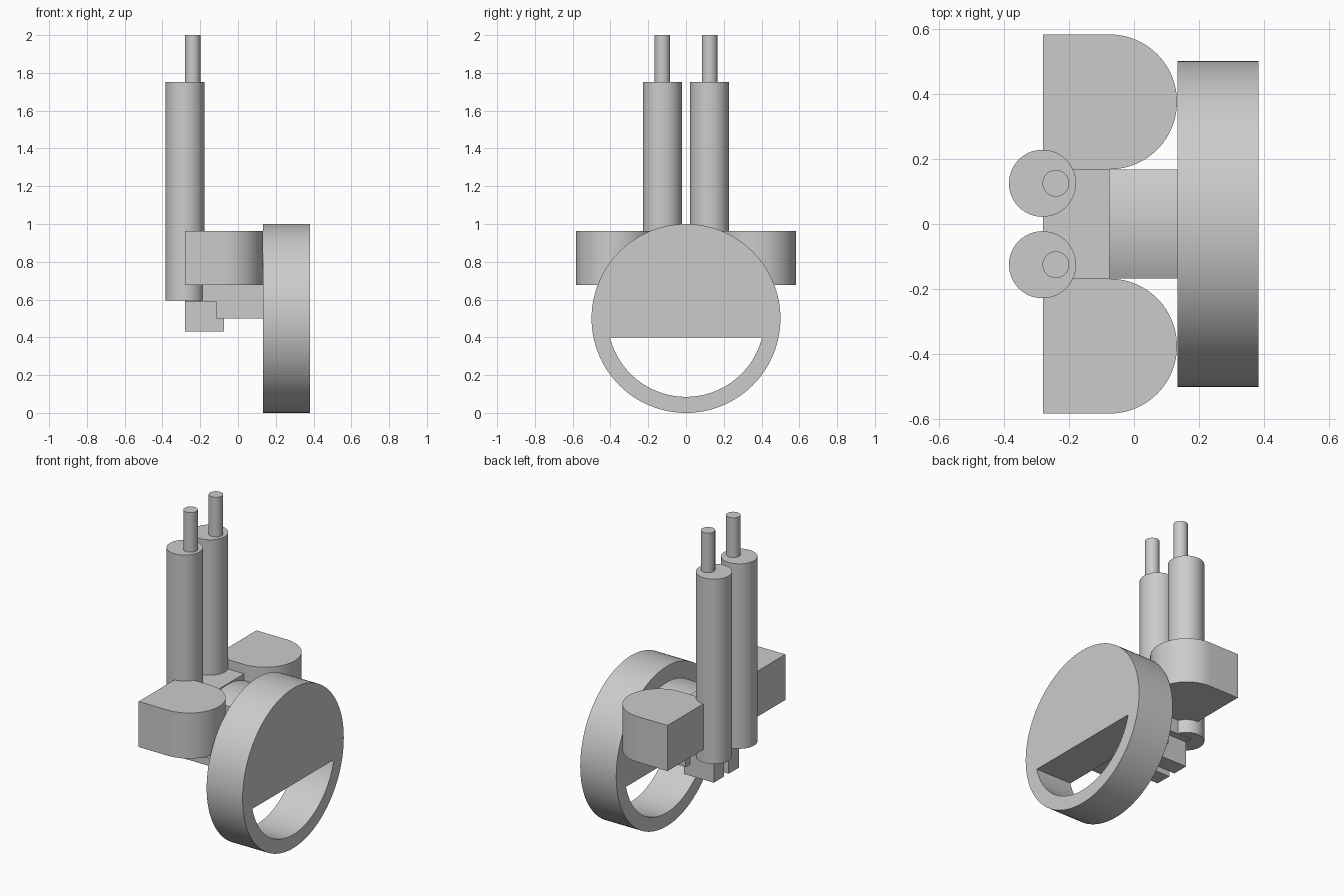
import bpy
import bmesh
from math import sin, cos, pi, asin
from mathutils import Vector

if "Cube" in bpy.data.objects:
    bpy.data.objects.remove(bpy.data.objects["Cube"], do_unlink=True)

# One plain grey for the whole model
grey = bpy.data.materials.new("plain_grey")
grey.use_nodes = True
grey.diffuse_color = (0.6, 0.6, 0.6, 1)
grey.node_tree.nodes["Principled BSDF"].inputs["Base Color"].default_value = (0.6, 0.6, 0.6, 1)


def arc(cu, cv, radius, start, end, steps):
    """Points along an arc in a flat profile."""
    angles = [start + (end - start) * i / steps for i in range(steps + 1)]
    return [(cu + radius * cos(a), cv + radius * sin(a)) for a in angles]


def prism(name, profile, axis, low, high):
    """Extrude a profile along z (profile in x, y) or along x (profile in y, z)."""
    bm = bmesh.new()
    if axis == "z":
        verts = [bm.verts.new((u, v, low)) for u, v in profile]
        step = Vector((0, 0, high - low))
    else:
        verts = [bm.verts.new((low, u, v)) for u, v in profile]
        step = Vector((high - low, 0, 0))
    face = bm.faces.new(verts)
    grown = bmesh.ops.extrude_face_region(bm, geom=[face], use_keep_orig=True)
    moved = [g for g in grown["geom"] if isinstance(g, bmesh.types.BMVert)]
    bmesh.ops.translate(bm, verts=moved, vec=step)
    bmesh.ops.recalc_face_normals(bm, faces=bm.faces)
    mesh = bpy.data.meshes.new(name)
    bm.to_mesh(mesh)
    bm.free()
    mesh.materials.append(grey)
    obj = bpy.data.objects.new(name, mesh)
    bpy.context.collection.objects.link(obj)
    return obj


def activate(obj):
    bpy.ops.object.select_all(action="DESELECT")
    obj.select_set(True)
    bpy.context.view_layer.objects.active = obj


def smooth(obj):
    activate(obj)
    bpy.ops.object.shade_smooth_by_angle(angle=pi / 6)


def circle(cu, cv, radius, steps=64):
    return arc(cu, cv, radius, 0, 2 * pi, steps)[:-1]


def box(name, x, y, z):
    return prism(name, [(x[0], y[0]), (x[1], y[0]), (x[1], y[1]), (x[0], y[1])], "z", *z)


# Upright disc with a segment-shaped window near the bottom
disc = prism("disc", circle(0, 0.5, 0.5, 128), "x", 0.133, 0.382)
dip = asin(0.1 / 0.415)
cutter = prism("window_cutter", arc(0, 0.5, 0.415, pi + dip, 2 * pi - dip, 64), "x", 0, 0.5)
cutter.hide_render = True
cut = disc.modifiers.new("window", "BOOLEAN")
cut.operation = "DIFFERENCE"
cut.solver = "EXACT"
cut.object = cutter
activate(disc)
bpy.ops.object.modifier_apply(modifier=cut.name)
bpy.data.objects.remove(cutter, do_unlink=True)
smooth(disc)

# Neck with a gently arched top, joining the disc to the body
half = 0.167
lean = asin(half / 0.4)
neck_profile = [(-half, 0.5), (half, 0.5)] + arc(0, 0.5, 0.4, pi / 2 - lean, pi / 2 + lean, 24)
smooth(prism("neck", neck_profile, "x", -0.115, 0.133))

# Central body
box("body", (-0.28, -0.075), (-half, half), (0.59, 0.905))

# Paired parts on both sides
for side, label in ((1, "back"), (-1, "front")):
    # Side block with one rounded end
    outline = [(-0.28, side * 0.582), (-0.28, side * 0.168)]
    outline += [(u, side * v) for u, v in arc(-0.075, 0.375, 0.207, -pi / 2, pi / 2, 48)]
    smooth(prism(label + "_side_block", outline, "z", 0.678, 0.963))

    # Tall column and the thin rod on top of it
    smooth(prism(label + "_column", circle(-0.281, side * 0.125, 0.103), "z", 0.595, 1.752))
    smooth(prism(label + "_rod", circle(-0.24, side * 0.125, 0.041, 48), "z", 1.75, 2.0))

    # Foot tab under the body
    box(label + "_foot_tab", (-0.28, -0.075), sorted((side * 0.022, side * 0.125)), (0.43, 0.6))
